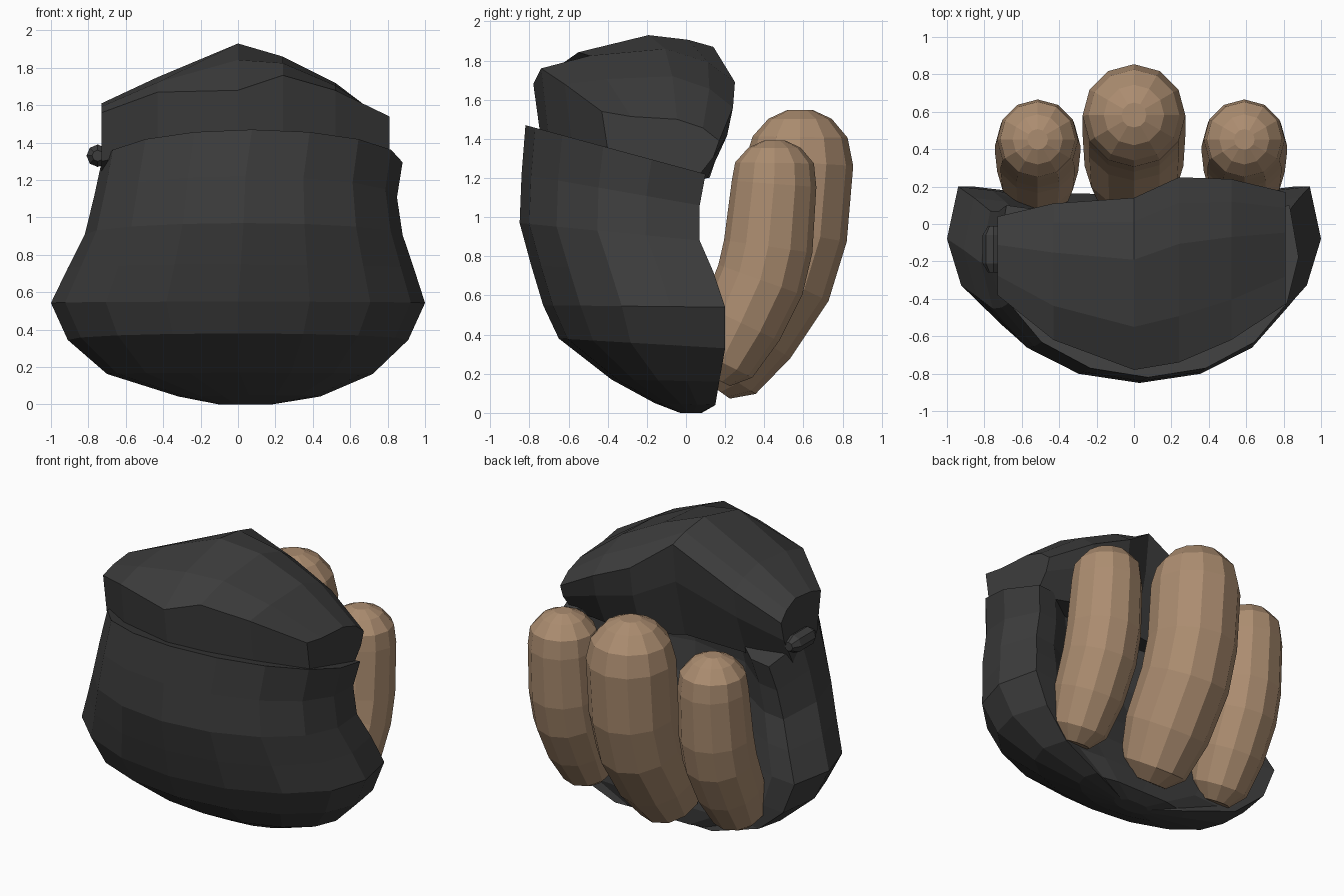
import bpy, bmesh, math
from mathutils import Vector

if "Cube" in bpy.data.objects:
    bpy.data.objects.remove(bpy.data.objects["Cube"])


def material(name, rgb):
    m = bpy.data.materials.new(name)
    m.diffuse_color = (*rgb, 1)
    m.use_nodes = True
    m.node_tree.nodes["Principled BSDF"].inputs["Base Color"].default_value = m.diffuse_color
    return m


dark = material("charcoal", (0.047, 0.047, 0.047))
tan = material("tan", (0.41, 0.265, 0.162))


def loft(name, rings, mat):
    """Skin a list of equal-length point rings and cap both ends."""
    bm = bmesh.new()
    vs = [[bm.verts.new(p) for p in r] for r in rings]
    n = len(rings[0])
    for a, b in zip(vs, vs[1:]):
        for i in range(n):
            j = (i + 1) % n
            bm.faces.new((a[i], a[j], b[j], b[i]))
    bm.faces.new(vs[0][::-1])
    bm.faces.new(vs[-1])
    bmesh.ops.triangulate(bm, faces=[f for f in bm.faces if len(f.verts) > 4])
    bmesh.ops.recalc_face_normals(bm, faces=bm.faces)
    me = bpy.data.meshes.new(name)
    bm.to_mesh(me)
    bm.free()
    me.materials.append(mat)
    ob = bpy.data.objects.new(name, me)
    bpy.context.collection.objects.link(ob)
    return ob


# Lower shell: tilted slices, rounded in front and hollowed behind
# front z, back z, left x, right x, front y, back y, hollow y
SLICES = [
    (0.00, 0.00, -0.10, 0.18, -0.03, 0.07, 0.08),
    (0.05, 0.04, -0.32, 0.44, -0.16, 0.15, 0.15),
    (0.17, 0.16, -0.70, 0.72, -0.38, 0.17, 0.16),
    (0.38, 0.33, -0.91, 0.91, -0.65, 0.20, 0.11),
    (0.55, 0.54, -1.00, 1.00, -0.73, 0.20, 0.03),
    (0.75, 0.72, -0.91, 0.94, -0.79, 0.14, -0.06),
    (0.97, 0.88, -0.82, 0.88, -0.85, 0.07, -0.13),
    (1.22, 1.06, -0.77, 0.85, -0.84, 0.07, -0.16),
    (1.47, 1.22, -0.73, 0.88, -0.82, 0.10, -0.15),
]


def shell_ring(zf, zb, xl, xr, yf, yb, yc):
    cx, hw = (xl + xr) / 2, (xr - xl) / 2
    ym = yb - 0.3 * (yb - yf)
    pts = []
    for i in range(9):
        a = math.pi + math.pi * i / 8
        pts.append((cx + hw * math.cos(a), ym + (ym - yf) * math.sin(a)))
    ys = yc + 0.25 * (yb - yc)
    pts += [(cx + hw * .94, yb), (cx + hw * .76, yb - 0.02), (cx + hw * .5, ys),
            (cx, yc), (cx - hw * .5, ys), (cx - hw * .76, yb - 0.02),
            (cx - hw * .94, yb)]
    return [(x, y, zf + (zb - zf) * (y - yf) / (yb - yf)) for x, y in pts]


loft("lower_shell", [shell_ring(*s) for s in SLICES], dark)

# Upper cap: profiles in the side plane, lofted from left to right
# x, front y, back y, front bottom z, front top z, peak z, back top z, back bottom z
STATIONS = [
    (-0.73, -0.38, 0.04, 1.30, 1.56, 1.61, 1.50, 1.18),
    (-0.43, -0.62, 0.11, 1.36, 1.67, 1.75, 1.66, 1.20),
    (0.00, -0.78, 0.14, 1.39, 1.68, 1.93, 1.87, 1.22),
    (0.24, -0.74, 0.25, 1.39, 1.76, 1.86, 1.69, 1.20),
    (0.52, -0.62, 0.24, 1.36, 1.68, 1.72, 1.56, 1.20),
    (0.81, -0.43, 0.17, 1.28, 1.54, 1.50, 1.39, 1.18),
]


def cap_ring(x, yf, yb, zfb, zft, zp, zbt, zbb):
    d = yb - yf
    return [(x, yf + 0.04, zfb), (x, yf, zft), (x, yf + .25 * d, zft * .35 + zp * .65),
            (x, yf + .64 * d, zp), (x, yf + .86 * d, zp * .6 + zbt * .4),
            (x, yb, zbt), (x, yb - 0.03, zbt * .6 + zbb * .4),
            (x, yb - 0.13, zbb), (x, yb - .5 * d, zbb + 0.03)]


loft("upper_cap", [cap_ring(*s) for s in STATIONS], dark)

# Small rounded nub on the left rim
nub = [[(-0.75 + r * math.cos(k * math.pi / 4), y, 1.33 + r * math.sin(k * math.pi / 4))
        for k in range(8)] for y, r in ((-0.26, .03), (-0.21, .06), (-0.06, .06), (-0.01, .03))]
loft("rim_nub", nub, dark)


# Three bent fingers behind the shell
def finger(name, x, path, r):
    """path: (y, z, radius factor) from the root up; a dome closes the tip."""
    y, z, _ = path[-1]
    path = path + [(y + r * .01, z + r * math.sin(a), math.cos(a))
                   for a in (math.radians(t) for t in (28, 54, 76))]
    rings = []
    for i, (y, z, f) in enumerate(path):
        p, q = path[max(i - 1, 0)], path[min(i + 1, len(path) - 1)]
        t = Vector((0, q[0] - p[0], q[1] - p[1])).normalized()
        side = Vector((1, 0, 0))
        back = t.cross(side)
        c = Vector((x, y, z))
        rings.append([c + r * f * (side * math.cos(k * math.pi / 6)
                                   + back * math.sin(k * math.pi / 6)) for k in range(12)])
    loft(name, rings, tan)


LONG = [(0.13, 0.14, 0.42), (0.18, 0.21, 0.76), (0.31, 0.42, 0.96),
        (0.48, 0.69, 1.0), (0.55, 0.92, 1.0), (0.58, 1.28, 1.0)]
SHORT = [(0.14, 0.18, 0.42), (0.18, 0.26, 0.78), (0.28, 0.46, 0.95),
        (0.38, 0.68, 1.0), (0.42, 0.85, 1.0), (0.45, 1.17, 0.95)]
finger("middle_finger", 0.0, LONG, 0.275)
finger("left_finger", -0.515, SHORT, 0.228)
finger("right_finger", 0.59, SHORT, 0.228)
